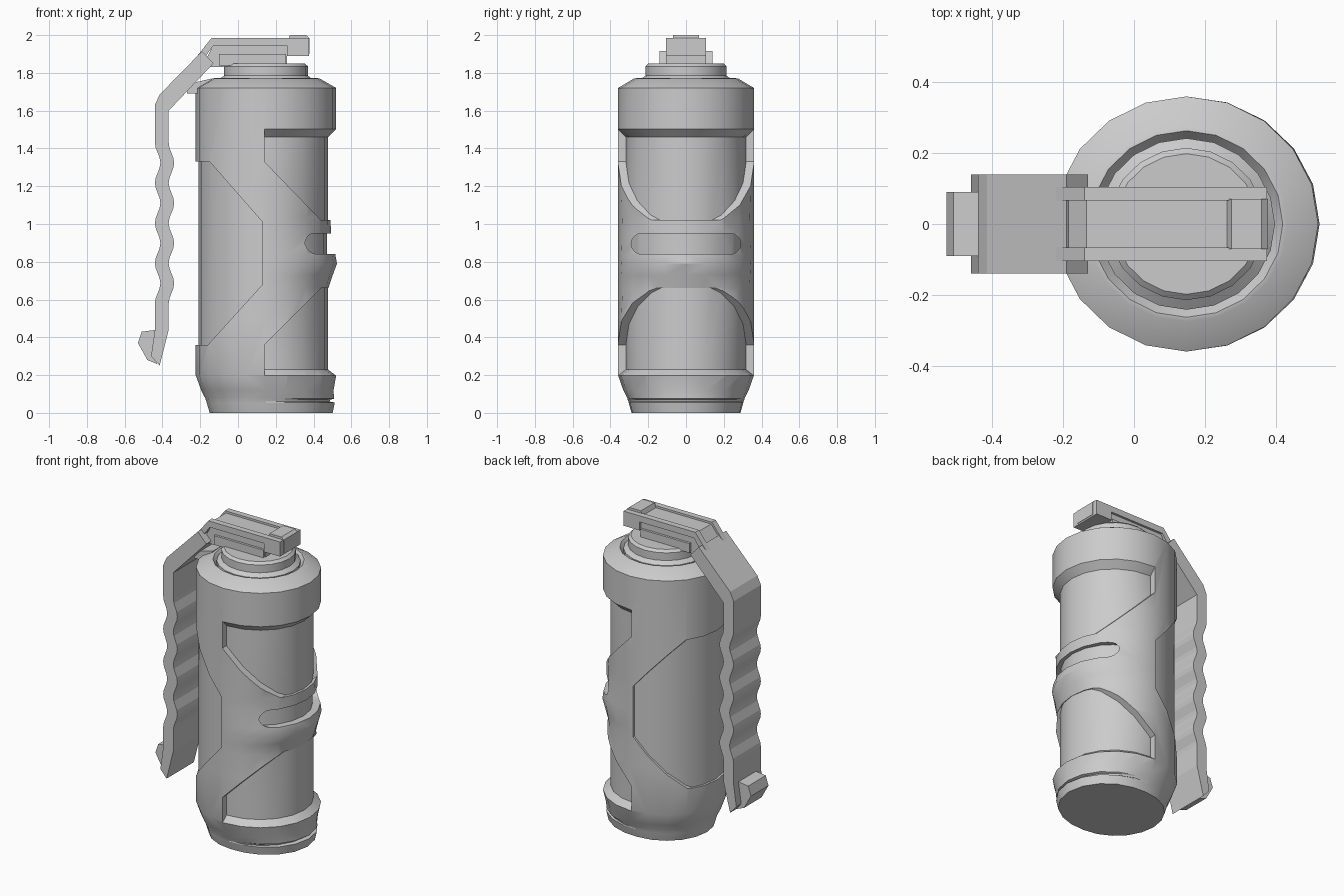
import bpy, bmesh, math

if "Cube" in bpy.data.objects:
    bpy.data.objects.remove(bpy.data.objects["Cube"])

CX, SIDES = 0.148, 20


def finish(name, bm):
    bmesh.ops.recalc_face_normals(bm, faces=bm.faces)
    me = bpy.data.meshes.new(name)
    bm.to_mesh(me)
    bm.free()
    ob = bpy.data.objects.new(name, me)
    bpy.context.collection.objects.link(ob)
    return ob


def turned(name, rings):
    """Loft of rings (z, radius, dent); dent pulls in the +x side only."""
    bm = bmesh.new()
    loops = []
    for z, r, dent in rings:
        loop = []
        for i in range(SIDES):
            a = math.tau * i / SIDES
            rr = r - dent * max(0, math.cos(a)) ** 1.5
            loop.append(bm.verts.new((CX + rr * math.cos(a), 0.968 * rr * math.sin(a), z)))
        loops.append(loop)
    for lo, hi in zip(loops, loops[1:]):
        for i in range(SIDES):
            j = (i + 1) % SIDES
            bm.faces.new((lo[i], lo[j], hi[j], hi[i]))
    bm.faces.new(loops[0])
    bm.faces.new(loops[-1])
    return finish(name, bm)


def prism(name, pts, half, axis='y', lo=None):
    """Outline (x,z) extruded along y, or outline (y,z) extruded along x."""
    lo = -half if lo is None else lo
    bm = bmesh.new()
    ends = []
    for d in (lo, half):
        ends.append([bm.verts.new((u, d, v) if axis == 'y' else (d, u, v)) for u, v in pts])
    n = len(pts)
    for i in range(n):
        j = (i + 1) % n
        bm.faces.new((ends[0][i], ends[0][j], ends[1][j], ends[1][i]))
    bm.faces.new(ends[0])
    bm.faces.new(ends[1])
    return finish(name, bm)


def cut(target, tool, keep=False):
    m = target.modifiers.new("cut", 'BOOLEAN')
    m.operation, m.solver, m.object = 'DIFFERENCE', 'EXACT', tool
    bpy.context.view_layer.objects.active = target
    bpy.ops.object.modifier_apply(modifier=m.name)
    if not keep:
        bpy.data.objects.remove(tool)


def smooth(ob, angle=28):
    bpy.ops.object.select_all(action='DESELECT')
    ob.select_set(True)
    bpy.context.view_layer.objects.active = ob
    bpy.ops.object.shade_smooth_by_angle(angle=math.radians(angle))


# Canister body with bottom lip groove and the bulged band on the +x side
body = turned("body", [
    (0, .298, -.055), (.055, .314, -.05), (.06, .315, -.022), (.07, .319, -.022),
    (.075, .32, -.04), (.12, .343, -.015), (.2, .372, 0), (.5, .372, 0), (.66, .372, .042),
    (.73, .372, .018), (.79, .372, -.004), (.84, .372, .005), (.95, .372, .028),
    (1.03, .372, .03), (1.2, .372, 0), (1.72, .372, 0), (1.77, .285, 0),
    (1.772, .272, 0), (1.745, .25, 0)])

# Recessed panels on the +x side
core = turned("core_helper", [(.1, .45, 0), (.175, .40, 0), (.23, .328, 0),
                              (1.46, .328, 0), (1.53, .40, 0), (1.6, .45, 0)])
upper = prism("upper_cut", [(.14, 1.55), (.14, 1.33), (.44, 1.02), (.7, 1.02), (.7, 1.55)], .6)
lower = prism("lower_cut", [(.14, .15), (.14, .36), (.44, .66), (.7, .66), (.7, .15)], .6)
for tool in (upper, lower):
    cut(tool, core, keep=True)
    cut(body, tool)
bpy.data.objects.remove(core)

# Shallow panel wrapped round the lever side
shallow = turned("shallow_helper", [(.1, .358, 0), (1.6, .358, 0)])
wrap = prism("wrap_cut", [(-.5, 1.33), (-.15, 1.33), (.13, 1.01), (.13, .68),
                          (-.16, .36), (-.5, .36)], .6)
cut(wrap, shallow)
cut(body, wrap)

# Rounded slot across the band
stadium = []
for side in (1, -1):
    for k in range(9):
        a = math.radians(-90 + 180 * k / 8)
        stadium.append((side * (.235 + .055 * math.cos(a)), .895 + side * .055 * math.sin(a)))
slot = prism("slot_cut", stadium, .7, 'x', .25)
cut(slot, turned("slot_helper", [(.5, .322, 0), (1.2, .322, 0)]))
cut(body, slot)
smooth(body)

# Neck on top
neck = turned("neck", [(1.7, .25, 0), (1.765, .25, 0), (1.785, .222, 0), (1.835, .222, 0), (1.85, .205, 0)])
smooth(neck)

# Lever: sloped top strip running into a wavy grip and a pointed tip
outer, inner = [], []
for k in range(33):
    z = 1.43 - .85 * k / 32
    off = .029 * (.5 - .5 * math.cos(math.tau * 4 * k / 32))
    outer.append((-.44 + off, z))
    inner.append((-.367 + off, z))
lever = prism("lever", [(-.19, 1.915), (-.415, 1.685), (-.44, 1.63)] + outer +
              [(-.44, .44), (-.46, .3), (-.415, .25), (-.367, .44)] + inner[::-1] +
              [(-.367, 1.6), (-.13, 1.85)], .14)
hook = prism("lever_hook", [(-.43, .44), (-.51, .43), (-.53, .37), (-.48, .28), (-.43, .26)], .09)

# Upper arm with recessed top face
arm = prism("arm", [(-.315, 1.765), (-.14, 1.985), (.375, 1.985), (.375, 1.89), (.26, 1.89),
                    (.26, 1.945), (-.13, 1.945), (-.28, 1.74)], .105)
cut(arm, prism("arm_cut", [(-.284, 1.787), (-.134, 1.972), (.27, 1.972),
                           (.27, 2.1), (-.2, 2.1), (-.36, 1.85)], .066))
prism("arm_core", [(-.19, 1.83), (-.13, 1.95), (.26, 1.95), (.26, 1.84)], .09)
prism("arm_catch", [(.258, 1.96), (.275, 2.0), (.36, 2.0), (.378, 1.985), (.378, 1.9), (.26, 1.9)], .07)

# Fuse shoulder under the arm and pivot tab at the lever
prism("fuse_block", [(-.1, 1.84), (-.1, 1.9), (.255, 1.9), (.255, 1.84)], .105)
prism("pivot_tab", [(-.27, 1.69), (-.27, 1.74), (-.14, 1.77), (-.14, 1.69)], .06)
